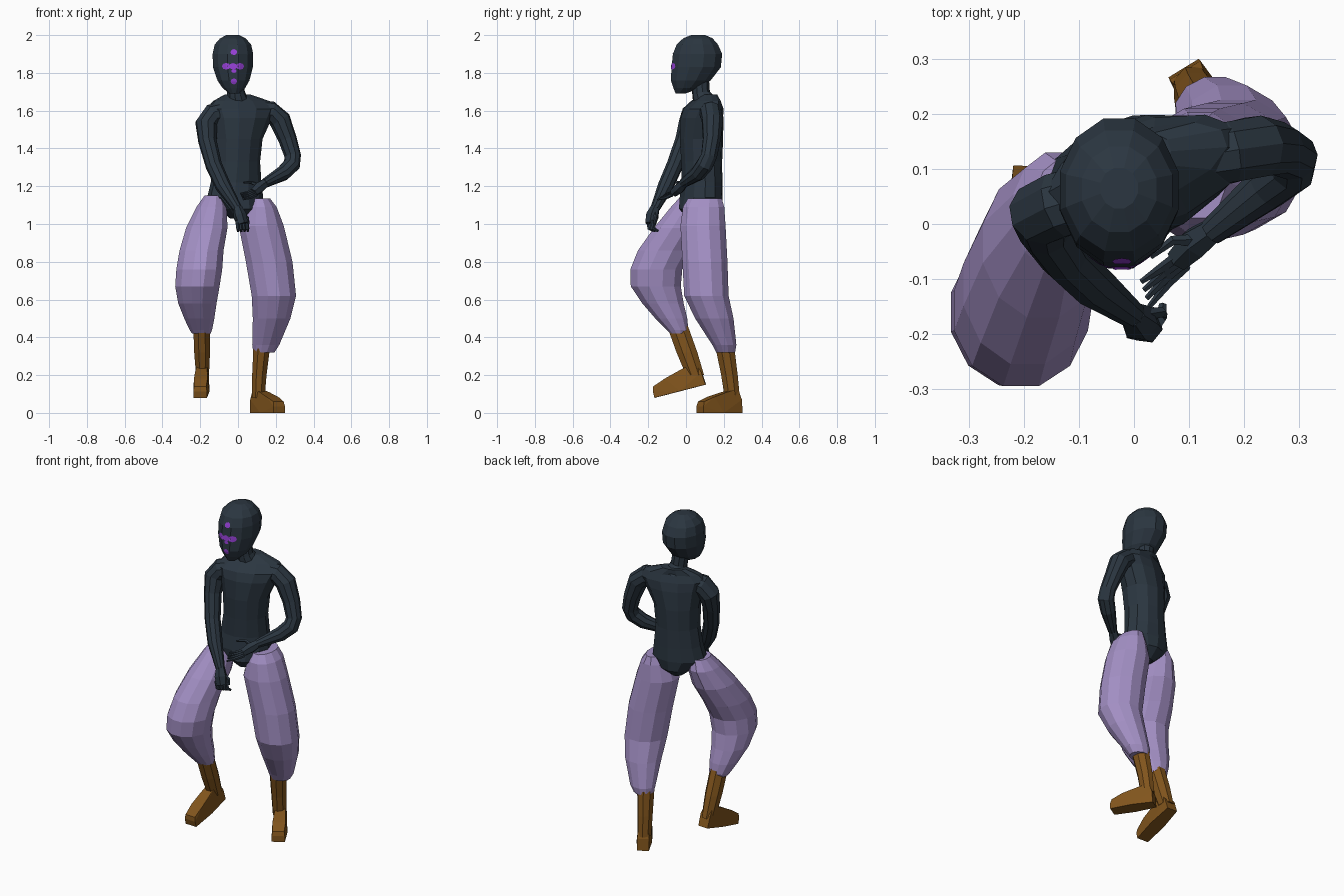
import bpy, bmesh, math
from mathutils import Vector
from mathutils.bvhtree import BVHTree


def material(name, rgb):
    m = bpy.data.materials.new(name)
    m.diffuse_color = (*rgb, 1)
    return m


DARK = material("dark slate", (0.024, 0.037, 0.052))
LILAC = material("lilac cloth", (0.37, 0.28, 0.56))
BROWN = material("brown leather", (0.22, 0.09, 0.012))
VIOLET = material("violet marks", (0.30, 0.05, 0.66))


def finish(name, bm, mat):
    bmesh.ops.recalc_face_normals(bm, faces=bm.faces)
    me = bpy.data.meshes.new(name)
    bm.to_mesh(me)
    me.materials.append(mat)
    ob = bpy.data.objects.new(name, me)
    bpy.context.collection.objects.link(ob)
    return ob


def skin(bm, rings):
    """Join rings of points into a closed skin."""
    rings = [[bm.verts.new(p) for p in r] for r in rings]
    n = len(rings[0])
    for a, b in zip(rings, rings[1:]):
        for i in range(n):
            j = (i + 1) % n
            bm.faces.new((a[i], a[j], b[j], b[i]))
    bm.faces.new(rings[0])
    bm.faces.new(rings[-1])


def loft(bm, rings, sides=12, yaw=0.0):
    """Level oval rings: (z, centre x, centre y, half width, half depth)."""
    c, s = math.cos(yaw), math.sin(yaw)
    out = []
    for z, cx, cy, a, b in rings:
        ring = []
        for i in range(sides):
            t = 2 * math.pi * (i + 0.5) / sides
            x, y = a * math.cos(t) * 1.03, b * math.sin(t) * 1.03
            ring.append((cx + c * x - s * y, cy + s * x + c * y, z))
        out.append(ring)
    skin(bm, out)


def tube(bm, path, sides=10):
    """Round tube through (x, y, z, radius) points."""
    pts = [Vector(p[:3]) for p in path]
    u = Vector((0.3, -0.9, 0.35))
    out = []
    for i, p in enumerate(pts):
        t = (pts[min(i + 1, len(pts) - 1)] - pts[max(i - 1, 0)]).normalized()
        u = (u - t * u.dot(t)).normalized()
        v = t.cross(u)
        r = path[i][3]
        out.append([p + (u * math.cos(k) + v * math.sin(k)) * r
                    for k in (2 * math.pi * j / sides for j in range(sides))])
    skin(bm, out)


# Torso, turned a little to its left, narrowing to the crotch
bm = bmesh.new()
loft(bm, [(1.03, 0.0, 0.07, 0.04, 0.06), (1.08, 0.0, 0.075, 0.1, 0.11),
          (1.14, -0.015, 0.08, 0.148, 0.107), (1.22, -0.01, 0.085, 0.133, 0.102),
          (1.33, -0.005, 0.083, 0.12, 0.104), (1.45, 0.0, 0.082, 0.128, 0.11),
          (1.56, 0.015, 0.085, 0.165, 0.105), (1.61, 0.02, 0.09, 0.19, 0.092),
          (1.65, 0.018, 0.105, 0.155, 0.062), (1.685, -0.002, 0.12, 0.07, 0.042)],
     yaw=math.radians(19))
finish("torso", bm, DARK)

# Neck
bm = bmesh.new()
tube(bm, [(0.0, 0.105, 1.63, 0.068), (-0.01, 0.08, 1.69, 0.048),
          (-0.02, 0.075, 1.77, 0.047)], 10)
finish("neck", bm, DARK)

# Head
bm = bmesh.new()
loft(bm, [(1.69, -0.02, -0.03, 0.025, 0.025), (1.72, -0.022, 0.005, 0.06, 0.072),
          (1.76, -0.024, 0.025, 0.085, 0.106), (1.83, -0.027, 0.054, 0.106, 0.131),
          (1.90, -0.027, 0.061, 0.108, 0.131), (1.95, -0.027, 0.06, 0.097, 0.11),
          (1.983, -0.027, 0.063, 0.068, 0.078), (2.0, -0.027, 0.065, 0.034, 0.037)])
bmesh.ops.recalc_face_normals(bm, faces=bm.faces)
face = BVHTree.FromBMesh(bm)
finish("head", bm, DARK)

# Face marks: thin patches laid onto the head in a cross pattern
bm = bmesh.new()
for mx, mz, rx, rz in [(-0.022, 1.91, 0.018, 0.016), (-0.022, 1.755, 0.017, 0.016),
                       (-0.063, 1.835, 0.023, 0.018), (-0.026, 1.835, 0.022, 0.017),
                       (0.011, 1.835, 0.022, 0.018), (-0.022, 1.81, 0.014, 0.01)]:
    def on_face(x, z):
        hit = face.ray_cast(Vector((x, -1, z)), Vector((0, 1, 0)))[0]
        return bm.verts.new(hit + Vector((0, -0.003, 0)))
    mid = on_face(mx, mz)
    rim = [on_face(mx + rx * math.cos(k * math.pi / 4), mz + rz * math.sin(k * math.pi / 4))
           for k in range(8)]
    for k in range(8):
        bm.faces.new((mid, rim[k], rim[(k + 1) % 8]))
finish("face_marks", bm, VIOLET)

# Arms
bm = bmesh.new()
tube(bm, [(-0.05, 0.06, 1.595, 0.058), (-0.135, 0.035, 1.575, 0.062),
          (-0.168, 0.02, 1.53, 0.06), (-0.162, -0.01, 1.44, 0.049),
          (-0.128, -0.06, 1.31, 0.044), (-0.078, -0.108, 1.20, 0.042),
          (-0.002, -0.165, 1.08, 0.025)])
finish("right_arm", bm, DARK)
bm = bmesh.new()
tube(bm, [(0.06, 0.11, 1.6, 0.054), (0.175, 0.13, 1.592, 0.058),
          (0.222, 0.14, 1.55, 0.058), (0.262, 0.137, 1.45, 0.049),
          (0.29, 0.122, 1.36, 0.044), (0.285, 0.1, 1.315, 0.046),
          (0.24, 0.065, 1.27, 0.042), (0.14, -0.015, 1.215, 0.025)])
finish("left_arm", bm, DARK)

# Right hand, half closed and hanging down
bm = bmesh.new()
tube(bm, [(-0.004, -0.163, 1.09, 0.024), (0.01, -0.178, 1.045, 0.036),
          (0.024, -0.188, 1.0, 0.03)], 6)
for i in range(4):
    x = -0.005 + 0.017 * i
    y = -0.2 + 0.008 * i
    tube(bm, [(x, y, 1.02, 0.011), (x + 0.004, y + 0.005, 0.975, 0.010),
              (x + 0.006, y + 0.03, 0.962, 0.007)], 5)
tube(bm, [(0.02, -0.165, 1.06, 0.011), (0.05, -0.16, 1.03, 0.010),
          (0.055, -0.165, 1.0, 0.006)], 5)
finish("right_hand", bm, DARK)

# Left hand, open with spread fingers
bm = bmesh.new()
tube(bm, [(0.145, -0.01, 1.217, 0.024), (0.11, -0.035, 1.19, 0.031),
          (0.08, -0.065, 1.165, 0.024)], 6)
for i in range(4):
    f = i / 3
    tube(bm, [(0.085 + 0.01 * f, -0.055 - 0.02 * f, 1.18 - 0.025 * f, 0.011),
              (0.05 + 0.015 * f, -0.08 - 0.025 * f, 1.165 - 0.025 * f, 0.009),
              (0.013 + 0.015 * f, -0.105 - 0.045 * f, 1.16 - 0.03 * f, 0.005)], 5)
tube(bm, [(0.11, -0.03, 1.205, 0.012), (0.07, -0.03, 1.22, 0.009),
          (0.03, -0.06, 1.22, 0.005)], 5)
finish("left_hand", bm, DARK)

# Baggy trouser legs
bm = bmesh.new()
loft(bm, [(1.15, -0.128, 0.045, 0.05, 0.07), (1.09, -0.14, 0.025, 0.08, 0.105),
          (0.98, -0.165, -0.035, 0.11, 0.135), (0.86, -0.193, -0.11, 0.117, 0.145),
          (0.76, -0.205, -0.157, 0.122, 0.138), (0.67, -0.215, -0.16, 0.118, 0.133),
          (0.58, -0.215, -0.122, 0.102, 0.11), (0.5, -0.205, -0.078, 0.08, 0.085),
          (0.44, -0.197, -0.045, 0.06, 0.058), (0.42, -0.194, -0.04, 0.05, 0.045)])
finish("right_trouser_leg", bm, LILAC)
bm = bmesh.new()
loft(bm, [(1.135, 0.115, 0.1, 0.055, 0.09), (1.09, 0.12, 0.093, 0.085, 0.11),
          (0.99, 0.123, 0.09, 0.12, 0.12), (0.8, 0.165, 0.1, 0.124, 0.12),
          (0.62, 0.19, 0.108, 0.118, 0.118), (0.5, 0.178, 0.15, 0.1, 0.102),
          (0.36, 0.147, 0.203, 0.072, 0.064), (0.32, 0.137, 0.21, 0.056, 0.05)])
finish("left_trouser_leg", bm, LILAC)


def boot(name, heel, toe, shaft):
    bm = bmesh.new()
    loft(bm, shaft, 8)
    heel, toe = Vector(heel), Vector(toe)
    d = toe - heel
    side = Vector((-d.y, d.x, 0)).normalized()
    up = d.normalized().cross(side)
    # wedge foot: (fraction along sole, height, half width)
    prof = [(0, 0.0, 0.032), (0.02, 0.07, 0.033), (0.1, 0.125, 0.028), (0.38, 0.11, 0.03),
            (0.5, 0.0, 0.043), (0.72, 0.085, 0.036), (0.97, 0.06, 0.032),
            (1, 0.035, 0.036), (1, 0.0, 0.036)]
    pts = [bm.verts.new(heel + d * f + up * h + side * w * s)
           for f, h, w in prof for s in (-1, 1)]
    bmesh.ops.convex_hull(bm, input=pts)
    loose = [v for v in bm.verts if not v.link_faces]
    bmesh.ops.delete(bm, geom=loose, context='VERTS')
    finish(name, bm, BROWN)


# Boots, one lifted and one flat on the ground
boot("right_boot", (-0.187, 0.105, 0.15), (-0.2, -0.165, 0.08),
     [(0.46, -0.193, -0.045, 0.046, 0.058), (0.32, -0.19, 0.005, 0.044, 0.058),
      (0.2, -0.188, 0.048, 0.036, 0.05)])
boot("left_boot", (0.09, 0.283, 0.0), (0.218, 0.074, 0.0),
     [(0.34, 0.125, 0.207, 0.046, 0.052), (0.2, 0.113, 0.23, 0.04, 0.046),
      (0.08, 0.107, 0.245, 0.036, 0.042)])
